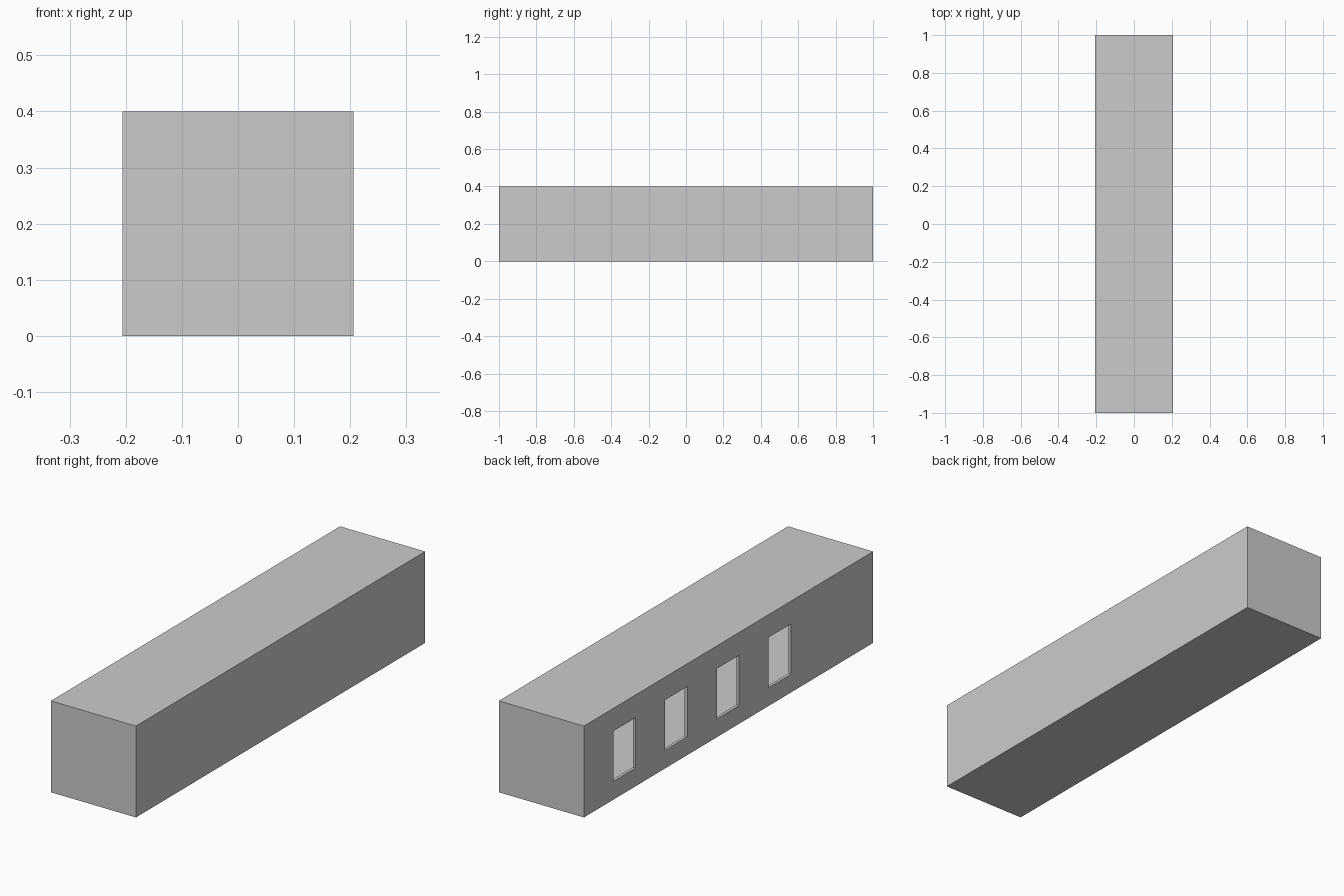
import bpy

if "Cube" in bpy.data.objects:
    bpy.data.objects.remove(bpy.data.objects["Cube"])

L, W, H, T = 2.0, 0.412, 0.4, 0.0125   # length, width, height, wall thickness


def box(name, centre, size):
    bpy.ops.mesh.primitive_cube_add(size=1, location=centre)
    ob = bpy.context.object
    ob.name = name
    ob.scale = size
    bpy.ops.object.transform_apply(location=False, rotation=False, scale=True)
    return ob


# floor and roof slabs
box("floor", (0, 0, T / 2), (W, L, T))
box("roof", (0, 0, H - T / 2), (W, L, T))

# side walls between the slabs
wall_x = (W - T) / 2
wall_size = (T, L, H - 2 * T)
box("right_wall", (wall_x, 0, H / 2), wall_size)
left_wall = box("left_wall", (-wall_x, 0, H / 2), wall_size)

# end walls between the side walls
for name, s in (("front_wall", -1), ("back_wall", 1)):
    box(name, (0, s * (L - T) / 2, H / 2), (W - 2 * T, T, H - 2 * T))

# four open windows cut through the left wall only
for i in range(4):
    cutter = box("window_cutter", (-wall_x, 0.72 - 0.358 * i, 0.19), (4 * T, 0.154, 0.22))
    mod = left_wall.modifiers.new("window", 'BOOLEAN')
    mod.object = cutter
    mod.operation = 'DIFFERENCE'
    mod.solver = 'EXACT'
    bpy.context.view_layer.objects.active = left_wall
    bpy.ops.object.modifier_apply(modifier=mod.name)
    bpy.data.objects.remove(cutter)
